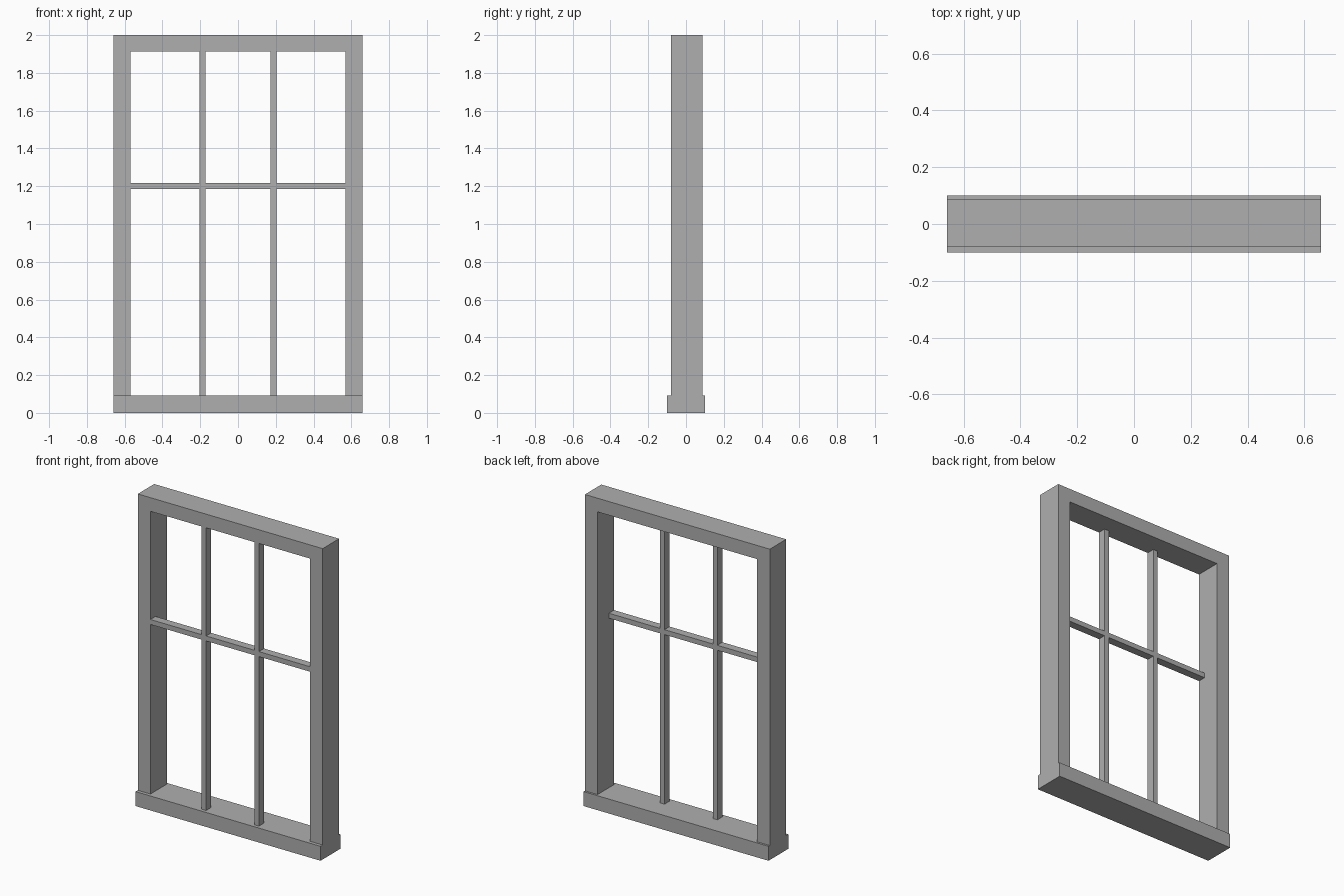
import bpy
import bmesh
from mathutils import Vector

cube = bpy.data.objects.get("Cube")
if cube:
    bpy.data.objects.remove(cube, do_unlink=True)

# Single painted grey finish
grey = bpy.data.materials.new("grey_paint")
grey.use_nodes = True
grey.diffuse_color = (0.43, 0.43, 0.43, 1)
grey.node_tree.nodes["Principled BSDF"].inputs["Base Color"].default_value = grey.diffuse_color

HALF_W, INNER_W = 0.658, 0.568      # outer and opening half widths
TOP, HEAD, SILL = 2.0, 1.912, 0.093  # heights
FRONT, BACK = -0.079, 0.088          # frame depth
BAR_BACK = -0.027                    # glazing bars sit flush with the front
BAR = 0.016                          # half thickness of a glazing bar


def box(name, x, y, z):
    """Box spanning the given (min, max) ranges."""
    lo, hi = (Vector(corner) for corner in zip(x, y, z))
    bm = bmesh.new()
    bmesh.ops.create_cube(bm, size=1)
    bmesh.ops.scale(bm, vec=hi - lo, verts=bm.verts)
    bmesh.ops.translate(bm, vec=(lo + hi) / 2, verts=bm.verts)
    mesh = bpy.data.meshes.new(name)
    bm.to_mesh(mesh)
    bm.free()
    mesh.materials.append(grey)
    obj = bpy.data.objects.new(name, mesh)
    bpy.context.collection.objects.link(obj)
    return obj


# Sill and head
box("sill", (-HALF_W, HALF_W), (-0.101, 0.101), (0, SILL))
box("head_rail", (-HALF_W, HALF_W), (FRONT, BACK), (HEAD, TOP))

# Jambs and vertical glazing bars on both sides
for side, s in (("left", 1), ("right", -1)):
    box(side + "_jamb", sorted((s * INNER_W, s * HALF_W)), (FRONT, BACK), (SILL, HEAD))
    centre = s * 0.188
    box(side + "_glazing_bar", (centre - BAR, centre + BAR), (FRONT, BAR_BACK), (SILL, HEAD))

# Horizontal glazing bar, in three lengths between the uprights
edges = (-INNER_W, -0.188 - BAR, -0.188 + BAR, 0.188 - BAR, 0.188 + BAR, INNER_W)
for name, a, b in zip(("right", "middle", "left"), edges[::2], edges[1::2]):
    box(name + "_cross_bar", (a, b), (FRONT, BAR_BACK), (1.2 - BAR, 1.2 + BAR))
